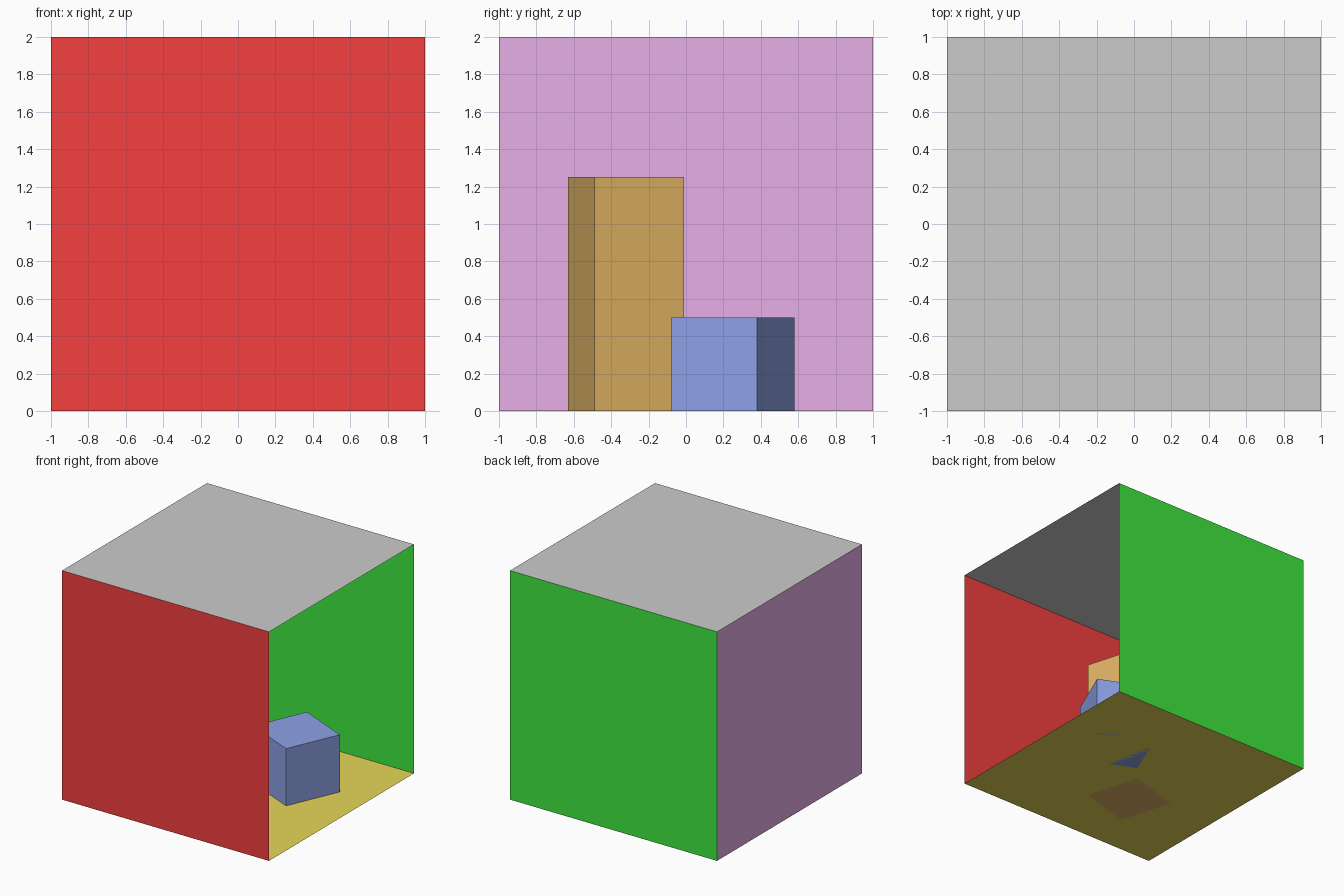
import bpy
from math import radians, pi

if "Cube" in bpy.data.objects:
    bpy.data.objects.remove(bpy.data.objects["Cube"])


def paint(obj, color):
    mat = bpy.data.materials.new(obj.name + "_paint")
    mat.diffuse_color = (*color, 1)
    mat.use_nodes = True
    mat.node_tree.nodes["Principled BSDF"].inputs["Base Color"].default_value = mat.diffuse_color
    obj.data.materials.append(mat)


def panel(name, loc, rot, color=None):
    bpy.ops.mesh.primitive_plane_add(size=2, location=loc, rotation=rot)
    obj = bpy.context.object
    obj.name = name
    bpy.ops.object.transform_apply(location=False, rotation=True, scale=True)
    if color:
        paint(obj, color)


def block(name, x, y, height, angle, color):
    bpy.ops.mesh.primitive_cube_add(size=1, location=(x, y, height / 2),
                                    rotation=(0, 0, radians(angle)))
    obj = bpy.context.object
    obj.name = name
    obj.scale = (0.5, 0.5, height)
    bpy.ops.object.transform_apply(location=False, rotation=False, scale=True)
    paint(obj, color)


# Room panels, open on the right side, normals facing inward
panel("floor", (0, 0, 0), (0, 0, 0), (0.8, 0.68, 0.1))
panel("ceiling", (0, 0, 2), (pi, 0, 0))
panel("front_wall", (0, -1, 1), (-pi / 2, 0, 0), (0.9, 0.05, 0.05))
panel("back_wall", (0, 1, 1), (pi / 2, 0, 0), (0.05, 0.8, 0.05))
panel("left_wall", (-1, 0, 1), (0, pi / 2, 0), (0.8, 0.43, 0.8))

# Turned blocks standing on the floor
block("short_block", 0.39, 0.25, 0.5, -23.5, (0.27, 0.36, 0.8))
block("tall_block", -0.22, -0.32, 1.25, 16.3, (0.75, 0.45, 0.13))
